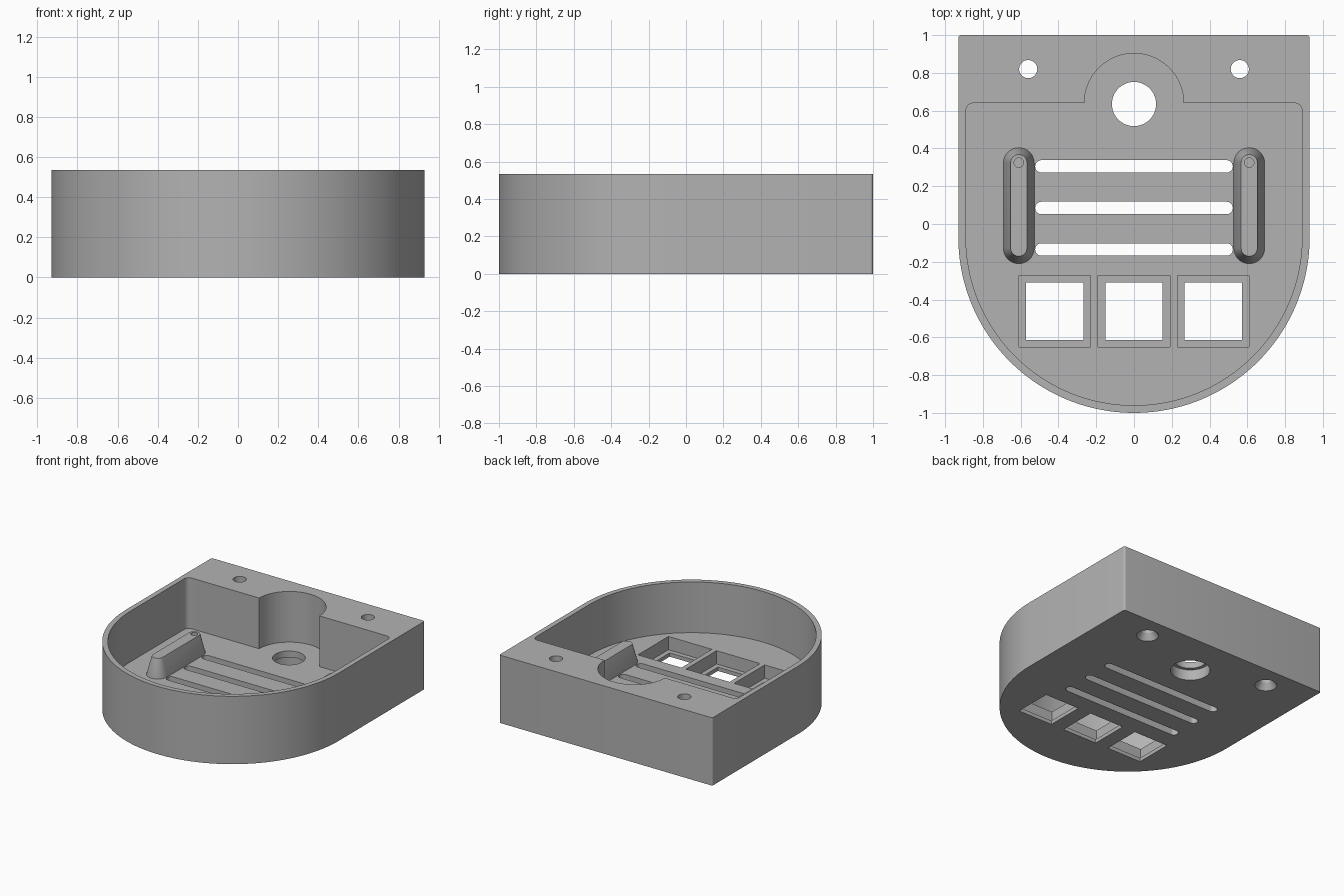
import bpy, bmesh
from math import sin, cos, pi

cube = bpy.data.objects.get("Cube")
if cube:
    bpy.data.objects.remove(cube, do_unlink=True)

HEIGHT, FLOOR, BELOW = 0.535, 0.135, -0.1
POST_X, POST_TOP = 0.61, 0.28

grey = bpy.data.materials.new("plain grey")
grey.use_nodes = True
grey.diffuse_color = (0.45, 0.45, 0.45, 1)
grey.node_tree.nodes["Principled BSDF"].inputs["Base Color"].default_value = (0.45, 0.45, 0.45, 1)


def arc(cx, cy, r, start, end, n):
    """Points along an arc, angles in degrees."""
    angles = [(start + (end - start) * i / n) * pi / 180 for i in range(n + 1)]
    return [(cx + r * cos(a), cy + r * sin(a)) for a in angles]


def circle(cx, cy, r, n=48):
    return arc(cx, cy, r, 0, 360, n)[:-1]


def stadium(x0, y0, x1, y1, r, n=16):
    """Rounded strip between two end centres, along x or y."""
    turn = 0 if x0 == x1 else -90
    return arc(x1, y1, r, turn, turn + 180, n) + arc(x0, y0, r, turn + 180, turn + 360, n)


def rectangle(cx, cy, half):
    return [(cx + sx * half, cy + sy * half) for sx, sy in ((-1, -1), (1, -1), (1, 1), (-1, 1))]


def loft(name, layers):
    """Closed solid through (outline, z) layers with equal point counts."""
    bm = bmesh.new()
    rings = [[bm.verts.new((x, y, z)) for x, y in outline] for outline, z in layers]
    bm.faces.new(rings[0][::-1])
    bm.faces.new(rings[-1])
    for low, high in zip(rings, rings[1:]):
        for i in range(len(low)):
            j = (i + 1) % len(low)
            bm.faces.new((low[i], low[j], high[j], high[i]))
    bmesh.ops.recalc_face_normals(bm, faces=bm.faces)
    mesh = bpy.data.meshes.new(name)
    bm.to_mesh(mesh)
    bm.free()
    mesh.materials.append(grey)
    obj = bpy.data.objects.new(name, mesh)
    bpy.context.scene.collection.objects.link(obj)
    return obj


def prism(name, outline, low, high):
    return loft(name, [(outline, low), (outline, high)])


def carve(obj, cutters):
    """Subtract the cutters, bake the result and remove the cutters."""
    for cutter in cutters:
        cutter.hide_render = True
        mod = obj.modifiers.new("cut", 'BOOLEAN')
        mod.operation, mod.solver, mod.object = 'DIFFERENCE', 'EXACT', cutter
    bpy.context.view_layer.update()
    evaluated = obj.evaluated_get(bpy.context.evaluated_depsgraph_get())
    baked = bpy.data.meshes.new_from_object(evaluated)
    obj.modifiers.clear()
    obj.data = baked
    for cutter in cutters:
        bpy.data.objects.remove(cutter, do_unlink=True)


def smooth(obj):
    bpy.ops.object.select_all(action='DESELECT')
    obj.select_set(True)
    bpy.context.view_layer.objects.active = obj
    bpy.ops.object.shade_smooth_by_angle(angle=pi / 6)


# Housing: square back, round front
R, MID = 0.93, -0.07
edge = 0.015
outer = (arc(0, MID, R, 180, 360, 96)
         + arc(R - edge, 1 - edge, edge, 0, 90, 6)
         + arc(edge - R, 1 - edge, edge, 90, 180, 6))
housing = prism("housing", outer, 0, HEIGHT)

# Main pocket with a round bay in its back wall
r, back, corner = 0.89, 0.64, 0.04
inner = (arc(0, MID, r, 180, 360, 96)
         + arc(r - corner, back - corner, corner, 0, 90, 8)
         + arc(0, back, 0.263, 0, 180, 48)
         + arc(corner - r, back - corner, corner, 90, 180, 8))
cutters = [prism("pocket_cutter", inner, FLOOR, 1)]

# Cable hole, wider on the underside
cutters.append(prism("cable_hole_cutter", circle(0, 0.635, 0.117), BELOW, 0.3))
cutters.append(prism("cable_recess_cutter", circle(0, 0.635, 0.143), BELOW, 0.085))

# Screw holes, countersunk from below
for x in (-0.56, 0.56):
    wide, narrow = circle(x, 0.82, 0.08), circle(x, 0.82, 0.048)
    cutters.append(loft("screw_cutter", [(wide, BELOW), (wide, 0), (narrow, 0.05), (narrow, 1)]))

# Vent slots
for y in (0.305, 0.085, -0.135):
    cutters.append(prism("slot_cutter", stadium(-0.49, y, 0.49, y, 0.033), BELOW, 0.3))

# Windows with a thin lip at the bottom
for x in (-0.42, 0, 0.42):
    cutters.append(prism("window_cutter", rectangle(x, -0.462, 0.152), BELOW, 0.3))
    cutters.append(prism("window_recess_cutter", rectangle(x, -0.462, 0.19), 0.03, 0.3))

carve(housing, cutters)
smooth(housing)

# Tapered posts with a pin hole in the top
for side, x in (("right", -POST_X), ("left", POST_X)):
    foot = stadium(x, -0.128, x, 0.322, 0.082)
    crown = stadium(x, -0.128, x, 0.325, 0.043)
    post = loft(side + "_post", [(foot, FLOOR - 0.02), (foot, FLOOR), (crown, POST_TOP)])
    carve(post, [prism("pin_cutter", circle(x, 0.325, 0.025, 24), FLOOR + 0.03, 0.5)])
    smooth(post)
